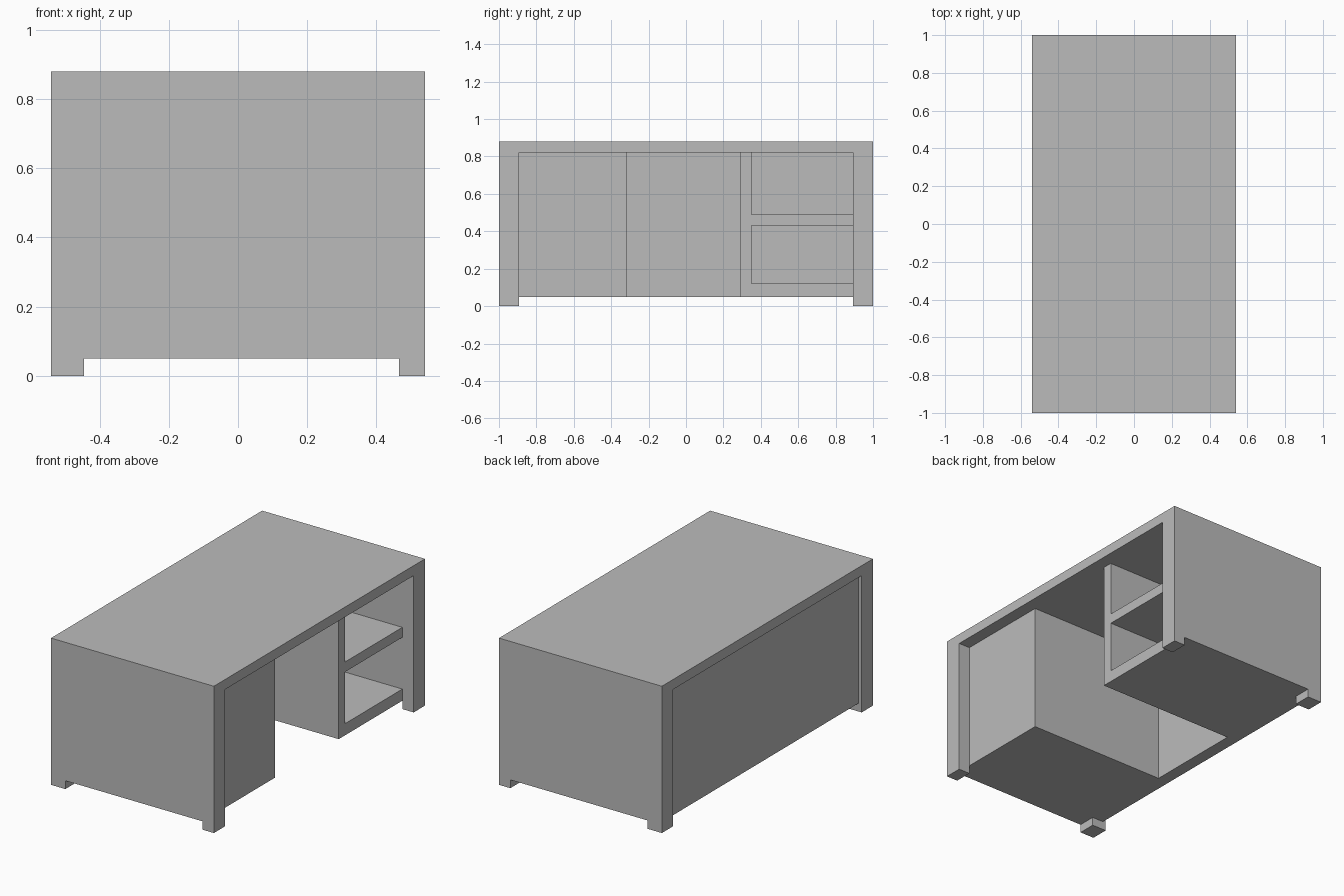
import bpy
import bmesh

cube = bpy.data.objects.get("Cube")
if cube:
    bpy.data.objects.remove(cube, do_unlink=True)

grey = bpy.data.materials.new("plain grey")
grey.use_nodes = True
colour = (0.5, 0.5, 0.5, 1)
grey.diffuse_color = colour
grey.node_tree.nodes["Principled BSDF"].inputs["Base Color"].default_value = colour

# Shared dimensions of the desk
HALF_W, HALF_L, HEIGHT = 0.54, 1.0, 0.88
TOP = 0.82          # underside of the top
BASE = 0.05         # underside of the body
END = 0.893         # inner face of the end panels
FRONT = 0.465       # face of the pedestals on the open side
BACK = -0.445       # inner face of the modesty panel
KNEE_A, KNEE_B = -0.315, 0.29
BOARD = 0.06


def box(name, x, y, z):
    """Flat-sided box spanning the given ranges."""
    bm = bmesh.new()
    bmesh.ops.create_cube(bm, size=1)
    for v in bm.verts:
        for i, (lo, hi) in enumerate((x, y, z)):
            v.co[i] = hi if v.co[i] > 0 else lo
    mesh = bpy.data.meshes.new(name)
    bm.to_mesh(mesh)
    bm.free()
    mesh.materials.append(grey)
    obj = bpy.data.objects.new(name, mesh)
    bpy.context.collection.objects.link(obj)
    return obj


def end_panel(name, side):
    """Full-width end whose lower edge is notched to leave two feet."""
    outline = [(-HALF_W, 0), (BACK, 0), (BACK, BASE), (FRONT, BASE),
               (FRONT, 0), (HALF_W, 0), (HALF_W, TOP), (-HALF_W, TOP)]
    bm = bmesh.new()
    face = bm.faces.new([bm.verts.new((x, side * END, z)) for x, z in outline])
    out = bmesh.ops.extrude_face_region(bm, geom=[face])
    moved = [g for g in out["geom"] if isinstance(g, bmesh.types.BMVert)]
    bmesh.ops.translate(bm, verts=moved, vec=(0, side * (HALF_L - END), 0))
    bmesh.ops.recalc_face_normals(bm, faces=bm.faces)
    mesh = bpy.data.meshes.new(name)
    bm.to_mesh(mesh)
    bm.free()
    mesh.materials.append(grey)
    bpy.context.collection.objects.link(bpy.data.objects.new(name, mesh))


# Outer frame
box("desk_top", (-HALF_W, HALF_W), (-HALF_L, HALF_L), (TOP, HEIGHT))
end_panel("front_end_panel", -1)
end_panel("back_end_panel", 1)
box("modesty_panel", (-0.52, BACK), (-END, END), (BASE, TOP))

# Closed pedestal
box("closed_pedestal", (BACK, FRONT), (-END, KNEE_A), (BASE, TOP))

# Open shelf pedestal
box("shelf_side", (BACK, FRONT), (KNEE_B, KNEE_B + BOARD), (BASE, TOP))
for name, z in (("bottom_shelf", (BASE, 0.12)), ("middle_shelf", (0.43, 0.49))):
    box(name, (BACK, FRONT), (KNEE_B + BOARD, END), z)
